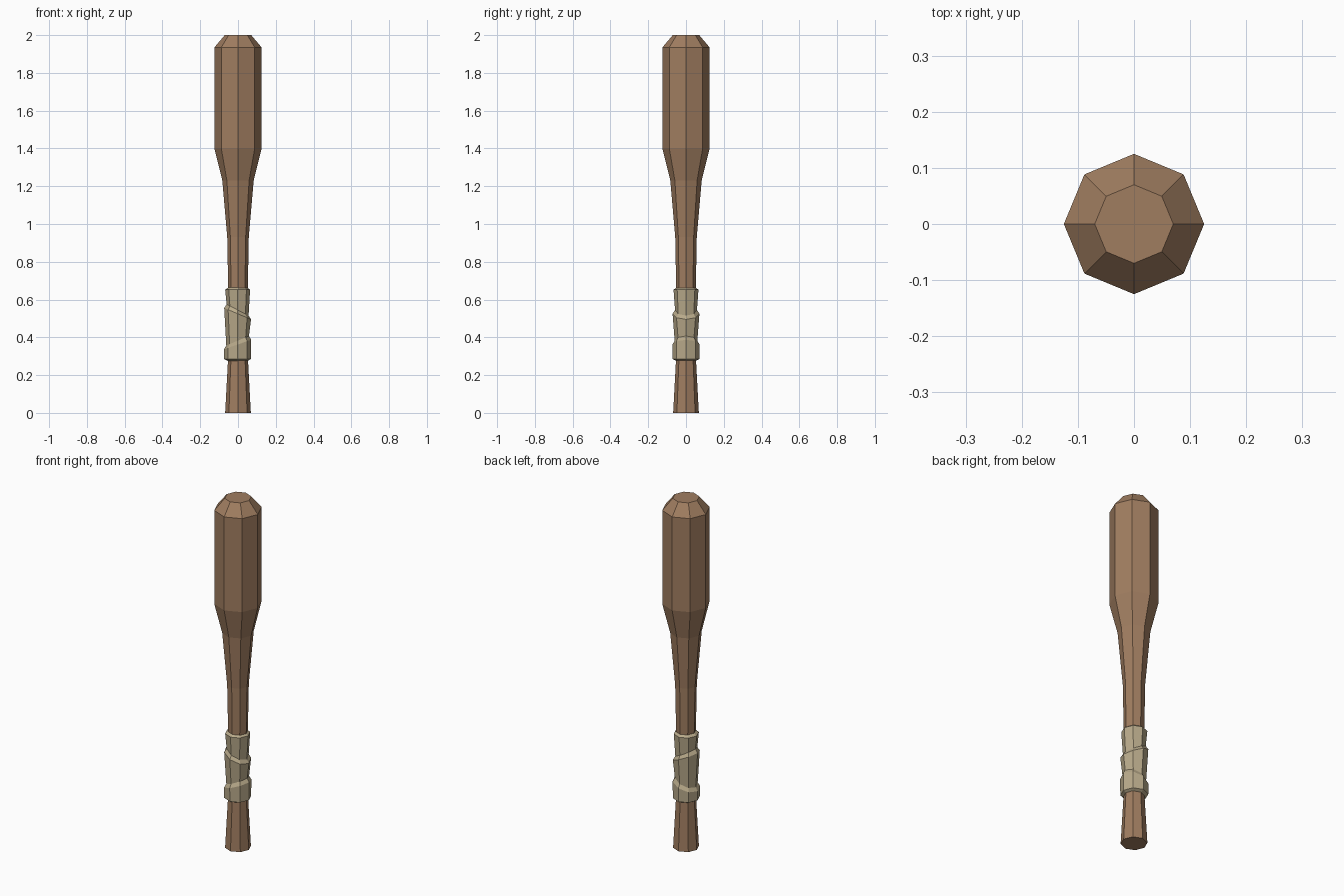
import bpy, bmesh, math

if "Cube" in bpy.data.objects:
    bpy.data.objects.remove(bpy.data.objects["Cube"])

SIDES = 8


def material(name, colour):
    m = bpy.data.materials.new(name)
    m.diffuse_color = (*colour, 1)
    m.use_nodes = True
    m.node_tree.nodes["Principled BSDF"].inputs["Base Color"].default_value = m.diffuse_color
    return m


def lathe(name, rings, mat, shift=0.0):
    """Skin octagonal rings of (height, radius, tilt along x)."""
    bm = bmesh.new()
    loops = []
    for z, r, tilt in rings:
        loop = []
        for i in range(SIDES):
            a = math.tau * i / SIDES
            loop.append(bm.verts.new((r * math.cos(a) + shift, r * math.sin(a),
                                      z + tilt * math.cos(a))))
        loops.append(loop)
    for lo, hi in zip(loops, loops[1:]):
        for i in range(SIDES):
            j = (i + 1) % SIDES
            bm.faces.new((lo[i], lo[j], hi[j], hi[i]))
    bm.faces.new(loops[0][::-1])
    bm.faces.new(loops[-1])
    bmesh.ops.recalc_face_normals(bm, faces=bm.faces)
    me = bpy.data.meshes.new(name)
    bm.to_mesh(me)
    bm.free()
    me.materials.append(mat)
    ob = bpy.data.objects.new(name, me)
    bpy.context.collection.objects.link(ob)
    return ob


wood = material("brown wood", (0.35, 0.205, 0.117))
cloth = material("tan cloth", (0.48, 0.40, 0.255))

# Wooden bat, flared knob to chamfered tip
bat = [(0, 0.068), (0.28, 0.053), (0.66, 0.052), (0.93, 0.057),
       (1.23, 0.083), (1.4, 0.125), (1.935, 0.125), (2.0, 0.07)]
lathe("bat", [(z, r, 0) for z, r in bat], wood)

# Grip wrap: three overlapping bands with tilted ledges
lathe("grip_wrap", [
    (0.274, 0.050, 0), (0.285, 0.071, 0),
    (0.362, 0.072, 0.025), (0.382, 0.060, 0.025),
    (0.525, 0.071, -0.03), (0.545, 0.058, -0.03),
    (0.652, 0.066, 0), (0.664, 0.050, 0),
], cloth, shift=-0.002)
